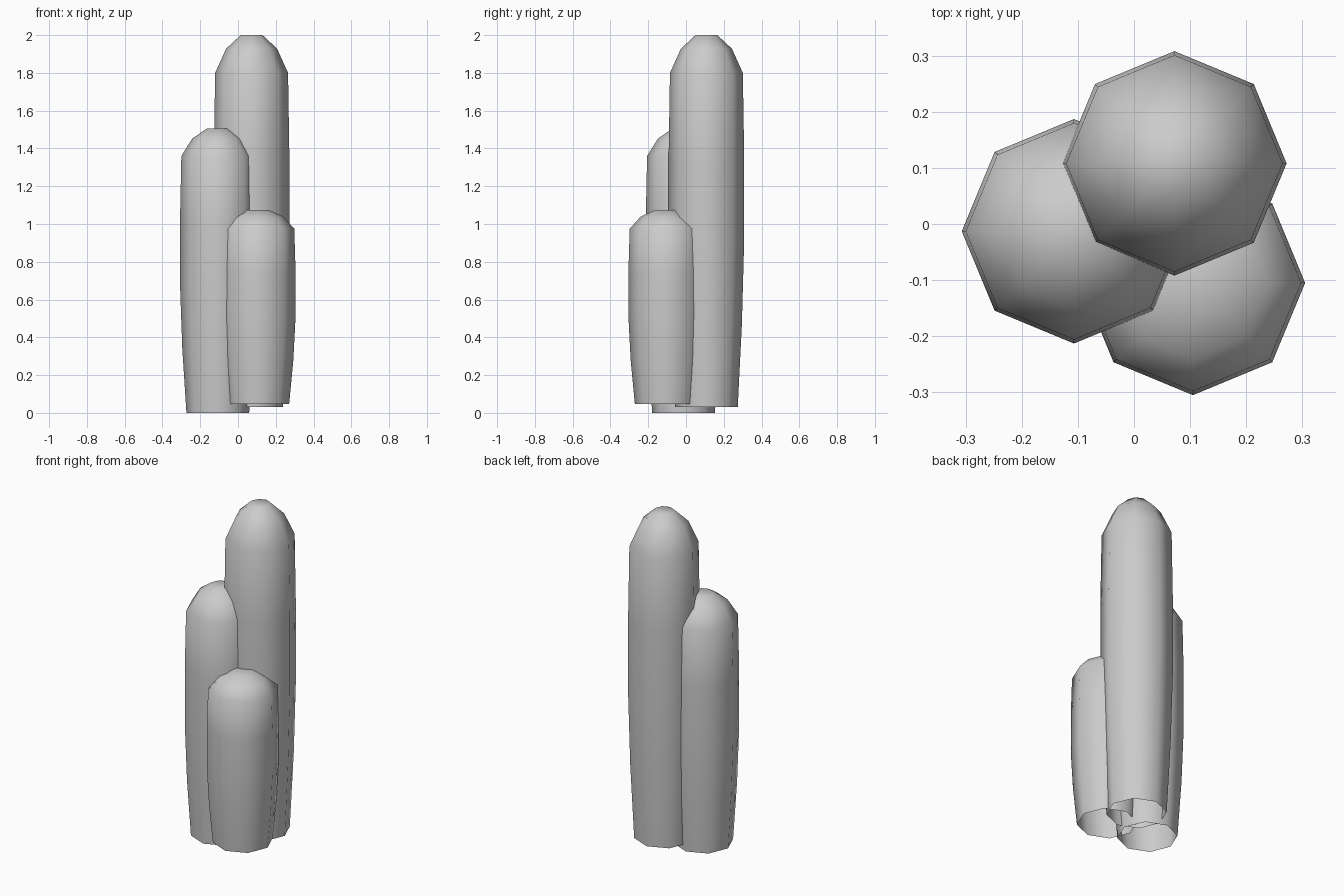
import bpy, bmesh, math

cube = bpy.data.objects.get("Cube")
if cube:
    bpy.data.objects.remove(cube, do_unlink=True)

SIDES = 8

stone = bpy.data.materials.new("plain_grey")
stone.use_nodes = True
grey = (0.6, 0.6, 0.6, 1)
stone.diffuse_color = grey
stone.node_tree.nodes["Principled BSDF"].inputs["Base Color"].default_value = grey

# Bulging shaft: (fraction of shaft height, radius)
SHAFT = [(0, 0.166), (0.25, 0.188), (0.5, 0.2), (0.75, 0.2), (1, 0.193)]
# Rounded cap: (fraction of cap height, radius)
CAP = [(0.64, 0.135), (1, 0.058)]


def column(name, x, y, bottom, shoulder, top):
    """Eight-sided column, open below, with a faceted dome on top."""
    profile = [(bottom + t * (shoulder - bottom), r) for t, r in SHAFT]
    profile += [(shoulder + t * (top - shoulder), r) for t, r in CAP]
    bm = bmesh.new()
    rings = []
    for z, r in profile:
        angles = [math.tau * i / SIDES for i in range(SIDES)]
        rings.append([bm.verts.new((r * math.cos(a), r * math.sin(a), z)) for a in angles])
    for low, high in zip(rings, rings[1:]):
        for i in range(SIDES):
            j = (i + 1) % SIDES
            bm.faces.new((low[i], low[j], high[j], high[i]))
    bm.faces.new(rings[-1])
    for face in bm.faces:
        face.smooth = True
    mesh = bpy.data.meshes.new(name)
    bm.to_mesh(mesh)
    bm.free()
    mesh.materials.append(stone)
    obj = bpy.data.objects.new(name, mesh)
    obj.location = (x, y, 0)
    bpy.context.collection.objects.link(obj)


# Cluster of three columns
column("tall_column", 0.072, 0.108, 0.03, 1.8, 2.0)
column("middle_column", -0.107, -0.013, 0, 1.36, 1.505)
column("short_column", 0.105, -0.105, 0.048, 0.975, 1.075)
